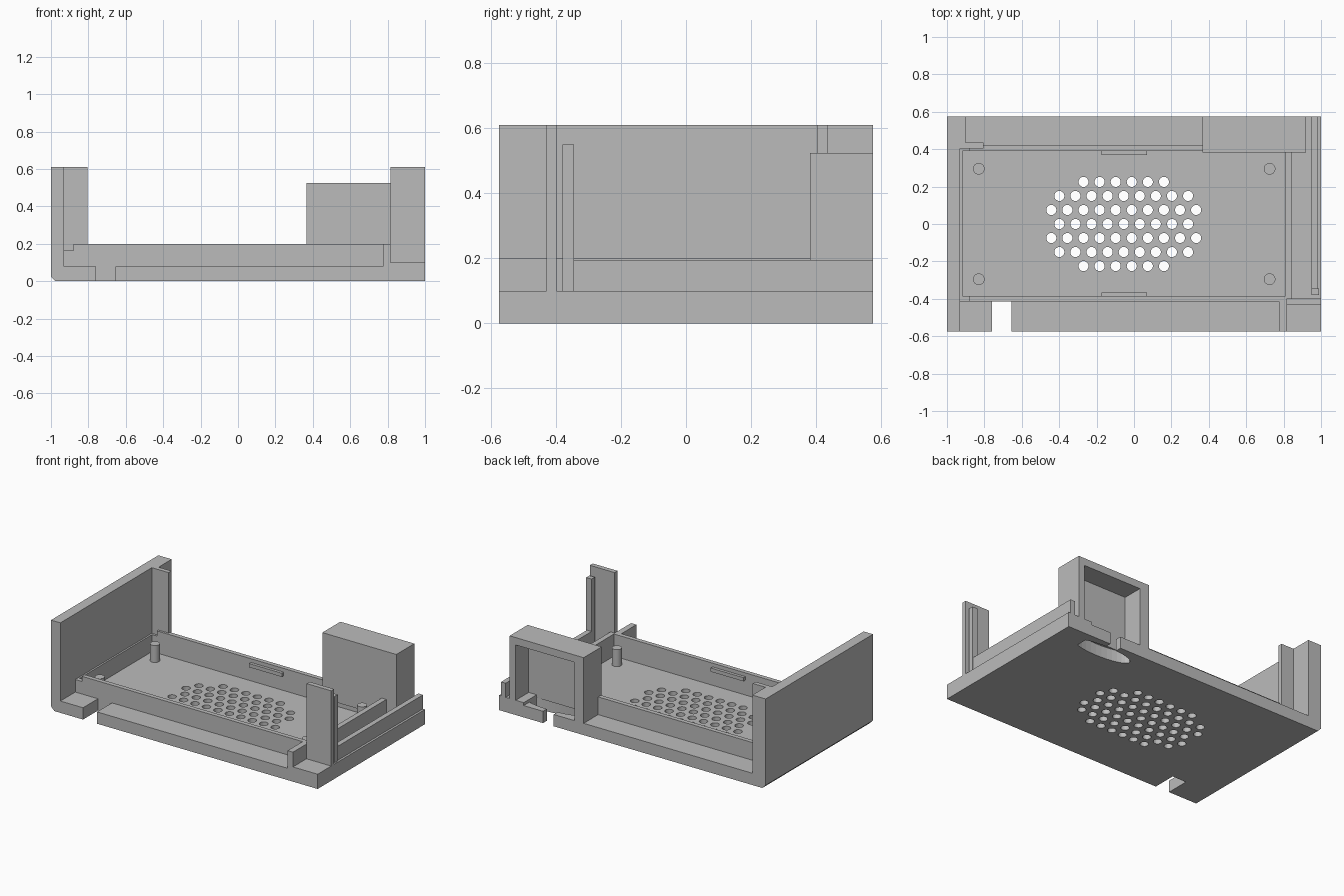
import bpy, bmesh, math
from mathutils import Matrix

cube = bpy.data.objects.get("Cube")
if cube:
    bpy.data.objects.remove(cube, do_unlink=True)

grey = bpy.data.materials.new("light grey plastic")
grey.use_nodes = True
grey.diffuse_color = (0.5, 0.5, 0.5, 1)
grey.node_tree.nodes["Principled BSDF"].inputs["Base Color"].default_value = (0.5, 0.5, 0.5, 1)


def add_box(bm, x, y, z):
    """Axis-aligned block from (min, max) pairs."""
    size = [b - a for a, b in (x, y, z)]
    mid = [(a + b) / 2 for a, b in (x, y, z)]
    bmesh.ops.create_cube(bm, size=1, matrix=Matrix.Translation(mid) @ Matrix.Diagonal((*size, 1)))


def add_rod(bm, x, y, z, rx, ry, sides=24):
    """Upright round or elliptical rod."""
    place = Matrix.Translation((x, y, sum(z) / 2)) @ Matrix.Diagonal((rx, ry, z[1] - z[0], 1))
    bmesh.ops.create_cone(bm, cap_ends=True, segments=sides, radius1=1, radius2=1, depth=1, matrix=place)


def finish(name, bm):
    mesh = bpy.data.meshes.new(name)
    bm.to_mesh(mesh)
    bm.free()
    mesh.materials.append(grey)
    obj = bpy.data.objects.new(name, mesh)
    bpy.context.collection.objects.link(obj)
    return obj


def block(name, x, y, z):
    bm = bmesh.new()
    add_box(bm, x, y, z)
    return finish(name, bm)


def cut(obj, bm, name):
    """Subtract the shapes in bm, then keep the cutter hidden."""
    cutter = finish(name, bm)
    cutter.hide_render = True
    cutter.hide_viewport = True
    cutter.hide_set(True)
    mod = obj.modifiers.new("cut", "BOOLEAN")
    mod.object = cutter
    mod.operation = "DIFFERENCE"
    mod.solver = "EXACT"


EDGE, FLOOR, LEDGE, RIM, TOP = 0.575, 0.05, 0.08, 0.2, 0.61

# Base tray with its recessed floor
base = block("base_tray", (-0.93, 0.815), (-EDGE, EDGE), (0, LEDGE))
pocket = bmesh.new()
add_box(pocket, (-0.92, 0.81), (-0.385, 0.39), (FLOOR, 0.3))
cut(base, pocket, "pocket_cutter")

# Vent holes in staggered rows
vents = bmesh.new()
for row, count in enumerate((6, 9, 10, 9, 10, 9, 6)):
    for i in range(count):
        add_rod(vents, -0.055 + (i - (count - 1) / 2) * 0.086, (row - 3) * 0.075, (-0.1, 0.2), 0.027, 0.027, 20)
cut(base, vents, "vent_cutter")

# Cable notch in the front edge
notch = bmesh.new()
add_box(notch, (-0.76, -0.655), (-0.7, -0.415), (-0.1, 0.2))
cut(base, notch, "notch_cutter")

# Oval plug opening under the socket box, with its neck to the back edge
oval = bmesh.new()
add_rod(oval, 0.65, 0.475, (-0.1, 0.2), 0.215, 0.06, 32)
cut(base, oval, "oval_cutter")
neck = bmesh.new()
add_box(neck, (0.59, 0.67), (0.47, 0.7), (-0.1, 0.2))
cut(base, neck, "neck_cutter")

# Tall side wall with a chamfered lower edge
bm = bmesh.new()
add_box(bm, (-1, -0.93), (-EDGE, EDGE), (0, TOP))
lower = [e for e in bm.edges if all(v.co.x < -0.99 and v.co.z < 0.01 for v in e.verts)]
bmesh.ops.bevel(bm, geom=lower, offset=0.025, segments=1, affect="EDGES")
finish("tall_side_wall", bm)
block("tall_wall_back_rib", (-0.93, -0.9), (0.43, EDGE), (LEDGE, TOP))
block("tall_wall_tab", (-0.93, -0.805), (0.405, 0.435), (LEDGE, TOP))
block("tall_wall_inner_rim", (-0.93, -0.918), (-0.385, 0.405), (FLOOR, 0.165))

# Front and back rims around the floor, each with a low end step
for side, inner, outer in (("front", -0.385, -0.415), ("back", 0.39, 0.42)):
    y = tuple(sorted((inner, outer)))
    block(side + "_rim", (-0.88, 0.815), y, (LEDGE, RIM))
    block(side + "_rim_step", (-0.93, -0.88), y, (LEDGE, 0.165))
    catch = tuple(sorted((inner, inner - math.copysign(0.02, inner))))
    block(side + "_catch", (-0.175, 0.07), catch, (0.15, 0.175))

# Low side: base strip, inner rim and outer lip
block("low_side_base", (0.815, 1), (-EDGE, EDGE), (0, 0.1))
block("low_side_inner_rim", (0.81, 0.845), (-0.4, 0.42), (FLOOR, RIM))
block("low_side_lip", (0.95, 0.985), (-0.38, EDGE), (0.1, 0.195))
block("front_corner_block", (0.775, 0.815), (-EDGE, -0.385), (LEDGE, RIM))

# Front corner post and the slim strip behind it
block("corner_post", (0.815, 1), (-0.43, -0.398), (0.1, TOP))
block("corner_strip", (0.95, 0.99), (-0.38, -0.345), (0.1, 0.55))

# Socket box, open at the back
socket = block("socket_box", (0.365, 0.92), (0.382, EDGE), (LEDGE, 0.525))
window = bmesh.new()
add_box(window, (0.435, 0.875), (0.435, 0.7), (0, 0.475))
cut(socket, window, "window_cutter")

# Mounting pegs
for name, x in (("right", -0.83), ("left", 0.725)):
    for end, y in (("front", -0.295), ("back", 0.295)):
        bm = bmesh.new()
        add_rod(bm, x, y, (FLOOR, 0.165), 0.031, 0.031)
        peg = finish(f"{end}_{name}_peg", bm)
        for o in bpy.context.selected_objects:
            o.select_set(False)
        peg.select_set(True)
        bpy.context.view_layer.objects.active = peg
        bpy.ops.object.shade_smooth_by_angle()
